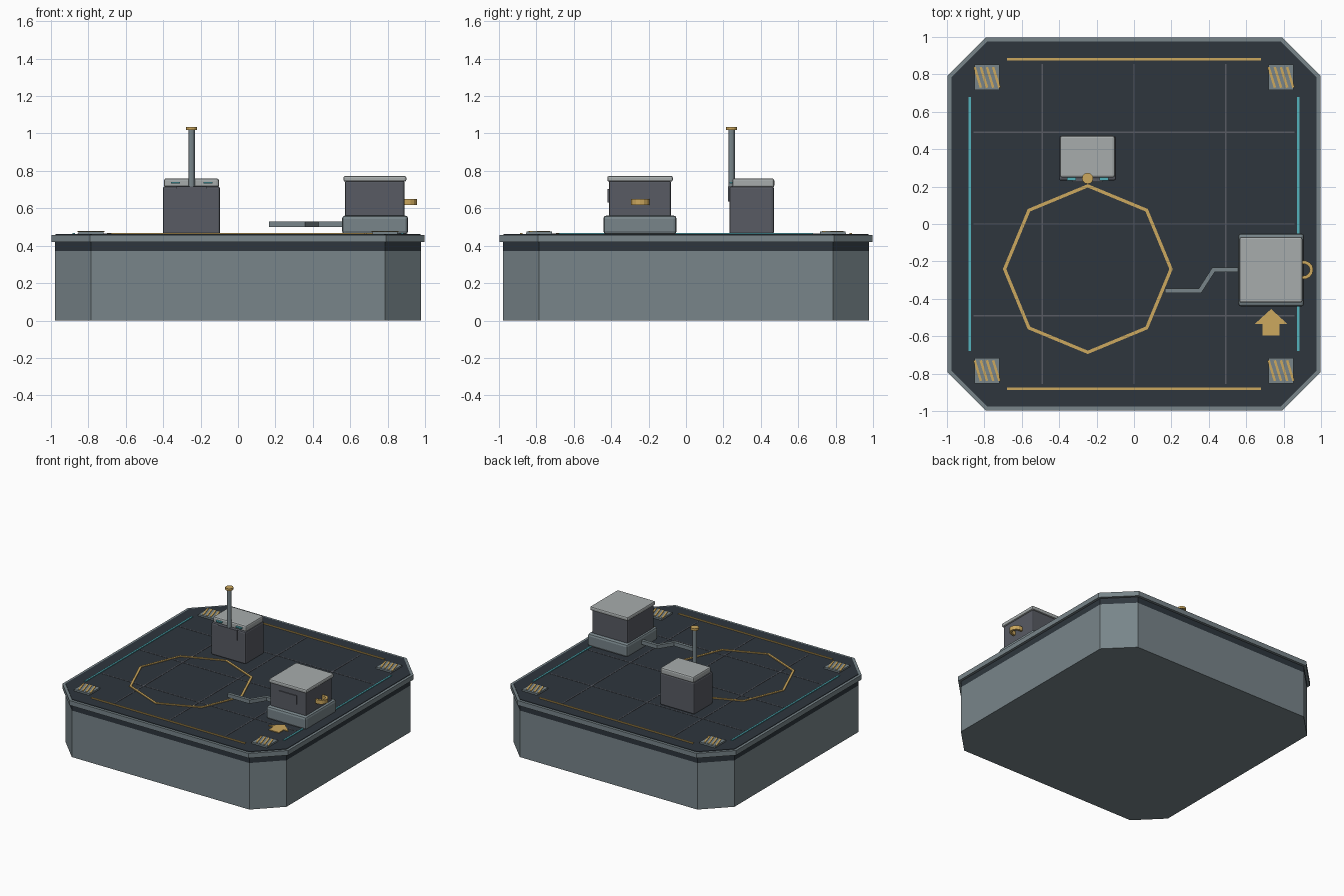
import bpy, bmesh, math
from mathutils import Vector

if "Cube" in bpy.data.objects:
    bpy.data.objects.remove(bpy.data.objects["Cube"], do_unlink=True)


def material(name, *rgb):
    lin = [((c / 255 + 0.055) / 1.055) ** 2.4 for c in rgb] + [1]
    m = bpy.data.materials.new(name)
    m.use_nodes = True
    m.diffuse_color = lin
    m.node_tree.nodes["Principled BSDF"].inputs["Base Color"].default_value = lin
    return m


DECK = material("deck charcoal", 46, 54, 61)
STEEL = material("steel grey", 120, 133, 138)
DARK = material("dark grey", 88, 91, 99)
LIGHT = material("light grey", 167, 172, 172)
GOLD = material("gold", 204, 168, 94)
TEAL = material("teal", 84, 178, 188)
TOP = 0.462      # deck surface
MARK = 0.468     # top of painted plates


def finish(name, bm, mat, bevel=0):
    bmesh.ops.recalc_face_normals(bm, faces=bm.faces)
    me = bpy.data.meshes.new(name)
    bm.to_mesh(me)
    bm.free()
    me.materials.append(mat)
    ob = bpy.data.objects.new(name, me)
    bpy.context.collection.objects.link(ob)
    if bevel:
        mod = ob.modifiers.new("bevel", "BEVEL")
        mod.width, mod.segments = bevel, 2
    return ob


def box(name, mat, x, y, z, bevel=0):
    """Box from (min, max) ranges."""
    bm = bmesh.new()
    bmesh.ops.create_cube(bm, size=1)
    for v in bm.verts:
        v.co = [r[0] if c < 0 else r[1] for c, r in zip(v.co, (x, y, z))]
    return finish(name, bm, mat, bevel)


def prism(name, mat, outline, z0, z1):
    """Flat outline extruded upward."""
    bm = bmesh.new()
    face = bm.faces.new([bm.verts.new((x, y, z0)) for x, y in outline])
    new = bmesh.ops.extrude_face_region(bm, geom=[face])["geom"]
    for v in new:
        if isinstance(v, bmesh.types.BMVert):
            v.co.z = z1
    return finish(name, bm, mat)


def ribbon(name, mat, path, width, z0, z1, closed=False):
    """Square-section strip along a path, mitred at its corners."""
    pts = [Vector(p) for p in path]
    n = len(pts)
    bm = bmesh.new()
    rings = []
    for i, p in enumerate(pts):
        a = (p - pts[i - 1]).normalized() if i or closed else None
        b = (pts[(i + 1) % n] - p).normalized() if i < n - 1 or closed else None
        a, b = a or b, b or a
        t = (a + b).normalized()
        side = Vector((-t.y, t.x)) * (width / 2 / t.dot(a))
        rings.append([bm.verts.new((*(p + side * s), z))
                      for s, z in ((-1, z0), (1, z0), (1, z1), (-1, z1))])
    for i in range(n if closed else n - 1):
        r, q = rings[i], rings[(i + 1) % n]
        for k in range(4):
            bm.faces.new((r[k], r[(k + 1) % 4], q[(k + 1) % 4], q[k]))
    if not closed:
        bm.faces.new(rings[0])
        bm.faces.new(rings[-1])
    return finish(name, bm, mat)


def cylinder(name, mat, x, y, z0, z1, r, sides=12):
    return prism(name, mat, [(x + r * math.cos(math.tau * i / sides),
                              y + r * math.sin(math.tau * i / sides))
                             for i in range(sides)], z0, z1)


def chamfered(h, c):
    """Square outline of half size h with corners cut at c."""
    return [(h, -c), (h, c), (c, h), (-c, h), (-h, c), (-h, -c), (-c, -h), (c, -h)]


# Platform
prism("platform_body", STEEL, chamfered(0.978, 0.785), 0, 0.372)
prism("platform_band", DECK, chamfered(0.978, 0.785), 0.372, 0.42)
prism("platform_rim", STEEL, chamfered(0.998, 0.792), 0.42, 0.458)
prism("deck", DECK, chamfered(0.977, 0.783), 0.45, TOP)

# Deck seams
for i, p in enumerate((-0.49, 0, 0.49)):
    box(f"seam_lengthwise_{i}", DARK, (p - 0.004, p + 0.004), (-0.855, 0.855), (0.455, 0.464))
    box(f"seam_crosswise_{i}", DARK, (-0.858, 0.858), (p - 0.004, p + 0.004), (0.455, 0.464))

# Edge stripes and corner pads
for s, side in ((-1, "right"), (1, "left")):
    box(f"edge_stripe_{side}", TEAL, (s * 0.879 - 0.007, s * 0.879 + 0.007),
        (-0.678, 0.678), (0.46, MARK))
    end = "front" if s < 0 else "back"
    box(f"edge_stripe_{end}", GOLD, (-0.68, 0.68),
        (s * 0.88 - 0.007, s * 0.88 + 0.007), (0.46, MARK))
    for t, end in ((-1, "front"), (1, "back")):
        cx, cy = s * 0.786, t * 0.784
        box(f"corner_pad_{end}_{side}", STEEL, (cx - 0.068, cx + 0.068),
            (cy - 0.068, cy + 0.068), (0.455, 0.475))
        for k in range(4):
            x = cx + (k - 1.5) * 0.033
            ribbon(f"pad_stripe_{end}_{side}_{k}", GOLD,
                   [(x - 0.017, cy + 0.055), (x + 0.017, cy - 0.055)], 0.013, 0.472, 0.479)

# Landing ring and arrow
ring = [(-0.247 + 0.445 * math.cos(math.tau * i / 8),
         -0.241 + 0.445 * math.sin(math.tau * i / 8)) for i in range(8)]
ribbon("landing_ring", GOLD, ring, 0.017, 0.46, MARK, closed=True)
half = [(0, -0.455), (0.088, -0.535), (0.046, -0.535), (0.046, -0.595)]
prism("arrow_mark", GOLD, [(0.733 + x, y) for x, y in half]
      + [(0.733 - x, y) for x, y in half[:0:-1]], 0.46, MARK)

# Mast console
box("console_body", DARK, (-0.402, -0.096), (0.232, 0.47), (0.46, 0.718), 0.012)
box("console_lid", LIGHT, (-0.396, -0.102), (0.248, 0.472), (0.71, 0.76), 0.012)
box("console_panel", DARK, (-0.332, -0.165), (0.224, 0.24), (0.637, 0.717))
for x in (-0.335, -0.16):
    box("console_lamp", TEAL, (x - 0.024, x + 0.024), (0.232, 0.25), (0.732, 0.741))
cylinder("mast", STEEL, -0.248, 0.244, 0.70, 1.02, 0.017)
cylinder("mast_cap", GOLD, -0.248, 0.244, 1.018, 1.035, 0.03)

# Equipment cabinet
box("cabinet_plinth", STEEL, (0.556, 0.91), (-0.442, -0.05), (0.46, 0.562), 0.018)
box("cabinet_body", DARK, (0.572, 0.89), (-0.413, -0.08), (0.55, 0.748), 0.01)
box("cabinet_lid", LIGHT, (0.564, 0.9), (-0.421, -0.07), (0.742, 0.773), 0.01)
box("cabinet_panel", DARK, (0.655, 0.81), (-0.42, -0.405), (0.632, 0.702))
arc = [(0.88, -0.286), (0.905, -0.286)]
arc += [(0.908 + 0.041 * math.cos(a), -0.245 + 0.041 * math.sin(a))
        for a in (math.radians(-75 + 25 * i) for i in range(7))]
arc += [(0.905, -0.204), (0.88, -0.204)]
ribbon("cabinet_handle", GOLD, arc, 0.018, 0.617, 0.649)

# Feed pipe
ribbon("feed_pipe", STEEL, [(0.165, -0.357), (0.353, -0.357), (0.425, -0.245), (0.575, -0.245)],
       0.024, 0.499, 0.529)
